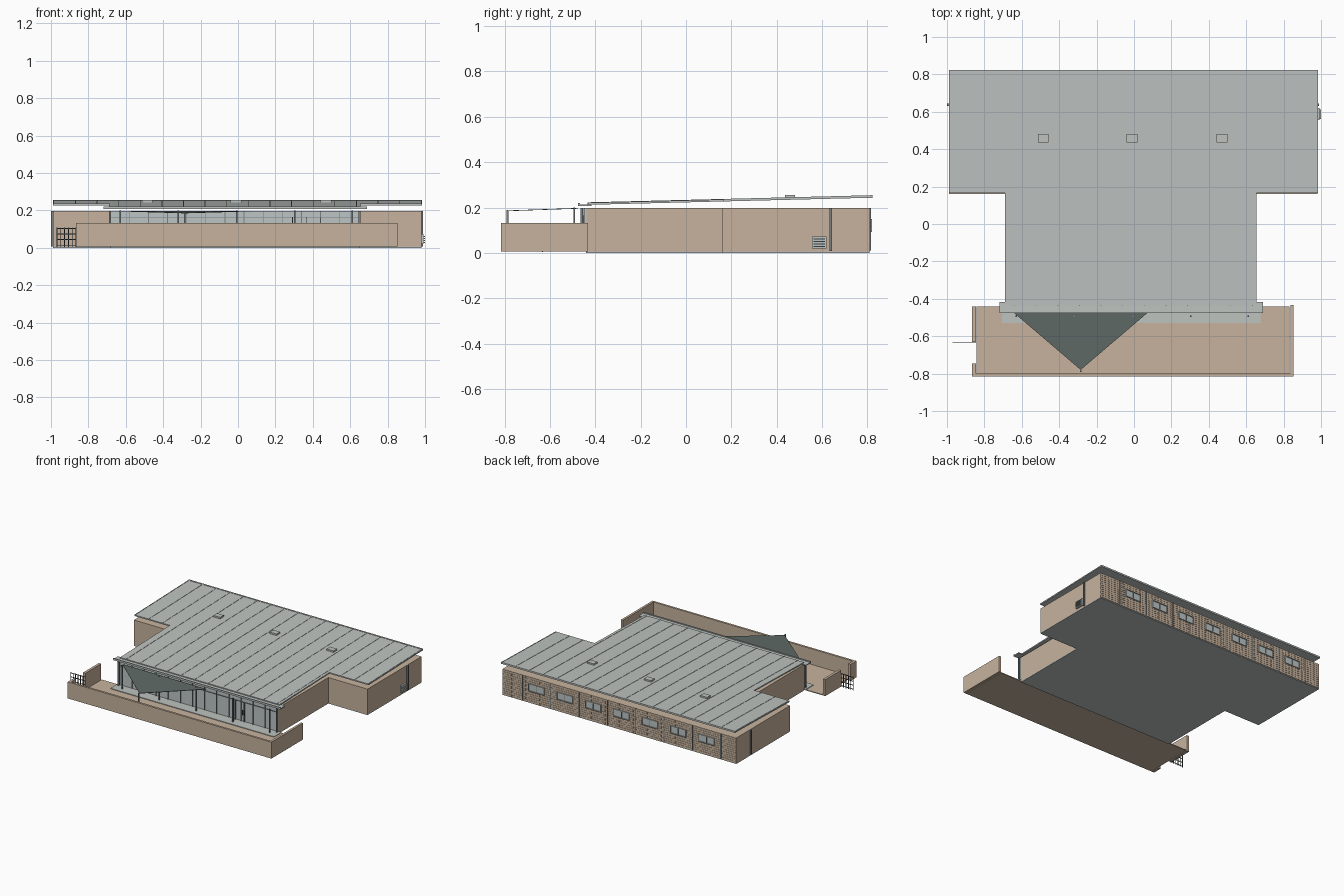
import bpy, bmesh
from mathutils import Matrix, Vector

if "Cube" in bpy.data.objects:
    bpy.data.objects.remove(bpy.data.objects["Cube"])


def material(name, r, g, b):
    m = bpy.data.materials.new(name)
    m.diffuse_color = (r, g, b, 1)
    m.use_nodes = True
    m.node_tree.nodes["Principled BSDF"].inputs["Base Color"].default_value = m.diffuse_color
    return m


TAN = material("tan masonry", 0.57, 0.45, 0.34)
MORTAR = material("brown mortar", 0.42, 0.33, 0.25)
ROOF = material("roof grey", 0.51, 0.55, 0.53)
GLASS = material("pale glass", 0.51, 0.56, 0.56)
DARK = material("dark metal", 0.06, 0.07, 0.07)
STEEL = material("mid grey steel", 0.20, 0.22, 0.22)
SAIL = material("sail green grey", 0.115, 0.145, 0.135)


def finish(name, bm, mat):
    bmesh.ops.recalc_face_normals(bm, faces=bm.faces)
    me = bpy.data.meshes.new(name)
    bm.to_mesh(me)
    bm.free()
    me.materials.append(mat)
    ob = bpy.data.objects.new(name, me)
    bpy.context.collection.objects.link(ob)
    return ob


def boxes(name, mat, items):
    """One object from boxes given as (x0, x1, y0, y1, z0, z1)."""
    bm = bmesh.new()
    for x0, x1, y0, y1, z0, z1 in items:
        mid = Vector((x0 + x1, y0 + y1, z0 + z1)) / 2
        size = Matrix.Diagonal((x1 - x0, y1 - y0, z1 - z0, 1))
        bmesh.ops.create_cube(bm, size=1, matrix=Matrix.Translation(mid) @ size)
    return finish(name, bm, mat)


def prism(name, mat, outline, low, high):
    """Extruded outline; low and high give the height for each point."""
    bm = bmesh.new()
    bottom = [bm.verts.new((x, y, low(x, y))) for x, y in outline]
    top = [bm.verts.new((x, y, high(x, y))) for x, y in outline]
    bm.faces.new(bottom[::-1])
    bm.faces.new(top)
    n = len(outline)
    for i in range(n):
        j = (i + 1) % n
        bm.faces.new((bottom[i], bottom[j], top[j], top[i]))
    return finish(name, bm, mat)


def tee(x0, x1, nx0, nx1, y0, ym, y1):
    return [(nx0, y0), (nx1, y0), (nx1, ym), (x1, ym),
            (x1, y1), (x0, y1), (x0, ym), (nx0, ym)]


def roof_z(y):
    return 0.221 + 0.025 * (y + 0.435)


# T-shaped building body and floor slab
body = tee(-0.99, 0.98, -0.685, 0.65, -0.44, 0.16, 0.808)
prism("floor_slab", ROOF, body, lambda x, y: 0, lambda x, y: 0.006)
prism("masonry_walls", TAN, body, lambda x, y: 0.006, lambda x, y: 0.198)

# Floating sloped roof with standing seams
prism("roof", ROOF, tee(-0.99, 0.985, -0.69, 0.655, -0.435, 0.165, 0.82),
      lambda x, y: roof_z(y) - 0.009, lambda x, y: roof_z(y))
for i in range(18):
    x = -0.985 + i * 0.1156
    y0 = -0.435 if -0.69 < x < 0.655 else 0.165
    w = 0.002
    prism(f"roof_seam_{i}", ROOF, [(x - w, y0), (x + w, y0), (x + w, 0.818), (x - w, 0.818)],
          lambda x, y: roof_z(y) - 0.002, lambda x, y: roof_z(y) + 0.002)
boxes("ridge_flashing", ROOF, [(-0.99, 0.985, 0.812, 0.823, 0.242, 0.2545)])
boxes("front_gutter", ROOF, [(-0.72, 0.69, -0.475, -0.417, 0.207, 0.214),
                             (-0.72, 0.69, -0.475, -0.468, 0.207, 0.221)])
boxes("skylights", ROOF, [(x - 0.029, x + 0.029, 0.437, 0.48, 0.236, 0.255)
                          for x in (-0.485, -0.01, 0.47)])

# Back wall: running-bond brick over a mortar plate
boxes("back_mortar", MORTAR, [(-0.99, 0.98, 0.808, 0.81, 0.006, 0.198)])
bricks = []
rows, step = 12, 0.0788
for r in range(rows):
    z = 0.006 + r * 0.192 / rows
    for k in range(-1, 26):
        a = -0.99 + k * step + (step / 2 if r % 2 else 0)
        b = min(a + step - 0.001, 0.98)
        a = max(a, -0.99)
        if b - a > 0.004:
            bricks.append((a, b, 0.809, 0.812, z, z + 0.192 / rows - 0.001))
boxes("back_bricks", TAN, bricks)

# Back windows with frames and downpipes between them
frames, panes, slats, pipes = [], [], [], []
for i in range(7):
    x = 0.69 - i * 0.239
    a, b, c, d = x - 0.067, x + 0.067, 0.092, 0.15
    t = 0.005
    frames += [(a, b, 0.81, 0.82, c, c + t), (a, b, 0.81, 0.82, d - t, d),
               (a, a + t, 0.81, 0.82, c, d), (b - t, b, 0.81, 0.82, c, d)]
    panes.append((a, b, 0.81, 0.815, c, d))
    slats.append((x - 0.002, x + 0.002, 0.814, 0.818, c, d))
for i in range(8):
    x = 0.81 - i * 0.239
    pipes.append((x - 0.003, x + 0.003, 0.811, 0.816, 0.01, 0.198))
boxes("back_window_frames", ROOF, frames)
boxes("back_window_panes", GLASS, panes)
boxes("back_window_bars", STEEL, slats)
boxes("back_downpipes", STEEL, pipes)

# Side strips and louvred vent
boxes("side_downpipes", STEEL, [(-1.0, -0.985, 0.632, 0.643, 0.008, 0.198),
                                (0.975, 0.99, 0.632, 0.643, 0.008, 0.198)])
boxes("vent_panel", GLASS, [(0.975, 0.992, 0.555, 0.62, 0.02, 0.073)])
boxes("vent_louvres", ROOF, [(0.99, 1.0, 0.562, 0.613, 0.026 + i * 0.011, 0.03 + i * 0.011)
                             for i in range(4)])

# Glazed front with mullions, transom and a pair of doors
boxes("front_glazing", GLASS, [(-0.685, 0.65, -0.446, -0.438, 0.012, 0.198)])
mull = [(-0.685 + i * 0.1022, -0.681 + i * 0.1022, -0.452, -0.444, 0.012, 0.198) for i in range(14)]
mull += [(-0.685, 0.65, -0.451, -0.444, z, z + 0.004) for z in (0.014, 0.162, 0.194)]
boxes("front_mullions", STEEL, mull)
boxes("front_doors", STEEL, [(x, x + 0.005, -0.456, -0.444, 0.014, 0.165)
                             for x in (0.29, 0.365, 0.44)])
boxes("door_handles", DARK, [(x, x + 0.003, -0.462, -0.456, 0.07, 0.11) for x in (0.357, 0.376)])
boxes("facade_end_posts", STEEL, [(-0.69, -0.68, -0.465, -0.455, 0.014, 0.198),
                                  (0.645, 0.655, -0.465, -0.455, 0.014, 0.198)])

# Terrace and veranda posts
boxes("terrace", ROOF, [(-0.705, 0.675, -0.53, -0.44, 0.008, 0.018)])
boxes("veranda_posts", STEEL, [(x - 0.004, x + 0.004, -0.497, -0.489, 0.016, 0.2)
                               for x in (-0.63, -0.32, -0.008, 0.303, 0.612)])

# Courtyard floor and boundary walls
boxes("courtyard_floor", TAN, [(-0.841, 0.831, -0.81, -0.44, 0.007, 0.013)])
H = 0.132
boxes("courtyard_walls", TAN, [(-0.866, 0.853, -0.816, -0.8, 0.007, H),
                               (-0.866, -0.846, -0.63, -0.44, 0.007, H),
                               (-0.866, -0.846, -0.8, -0.745, 0.007, H),
                               (0.836, 0.853, -0.8, -0.433, 0.007, H)])

# Open gate made of bars
gate = [(-0.97 + i * 0.0205, -0.966 + i * 0.0205, -0.634, -0.63, 0.005, 0.108) for i in range(6)]
gate += [(-0.97, -0.846, -0.634, -0.63, z, z + 0.004) for z in (0.012, 0.042, 0.072, 0.102)]
boxes("gate", DARK, gate)

# Triangular shade sail and its mast
prism("shade_sail", SAIL, [(-0.64, -0.477), (-0.285, -0.78), (0.07, -0.477)],
      lambda x, y: 0.195 + 0.035 * (y + 0.477), lambda x, y: 0.198 + 0.035 * (y + 0.477))
boxes("sail_mast", STEEL, [(-0.289, -0.281, -0.791, -0.783, 0.012, 0.19)])
